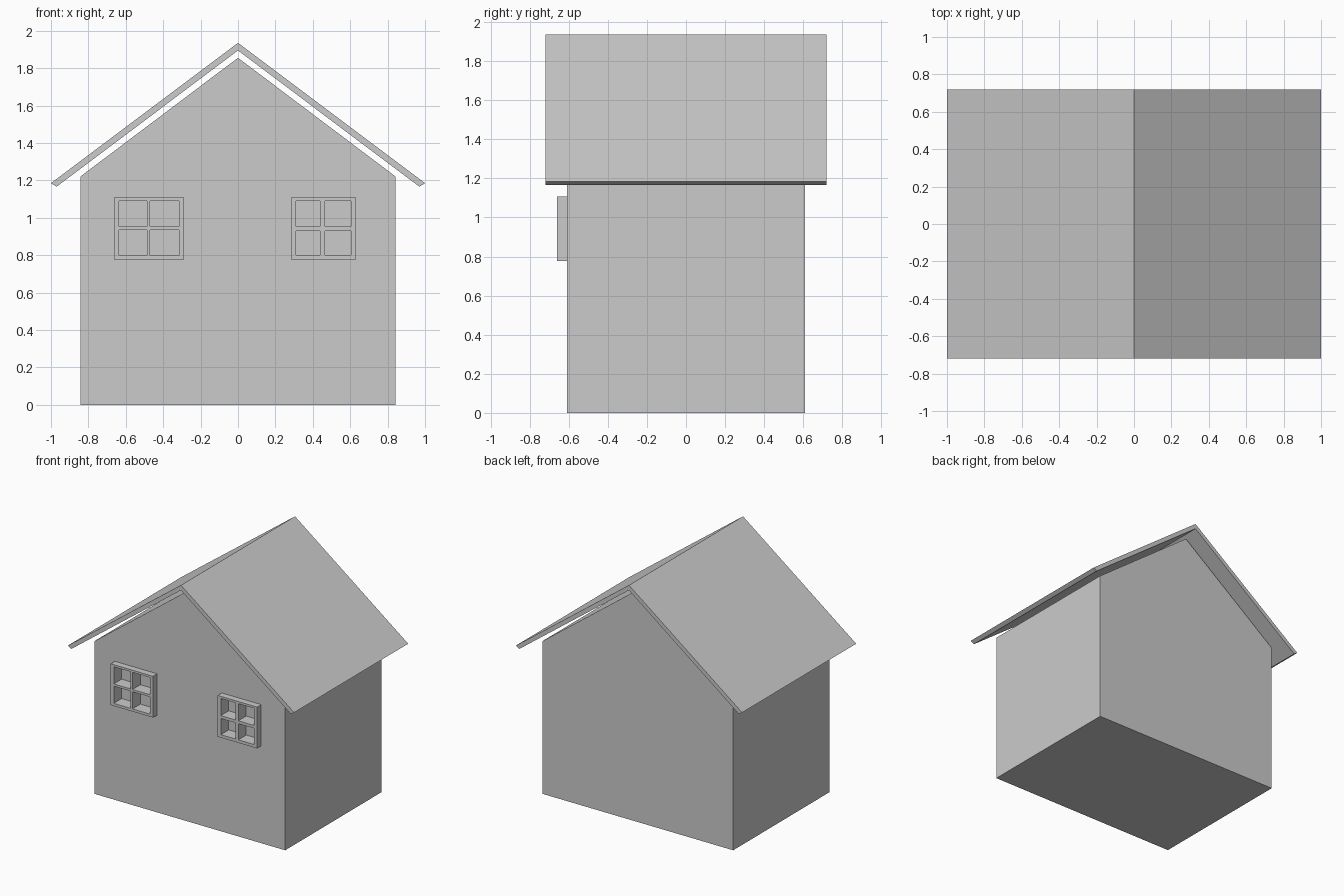
import bpy
import bmesh
from mathutils import Vector

if "Cube" in bpy.data.objects:
    bpy.data.objects.remove(bpy.data.objects["Cube"])

FRONT = -0.608        # front wall plane
FRAME_FRONT = -0.66   # outer face of window frames
GLASS = -0.56         # recessed back of the panes


def finish(name, bm):
    bmesh.ops.recalc_face_normals(bm, faces=bm.faces)
    mesh = bpy.data.meshes.new(name)
    bm.to_mesh(mesh)
    bm.free()
    obj = bpy.data.objects.new(name, mesh)
    bpy.context.collection.objects.link(obj)
    return obj


def extrude_y(bm, faces, depth):
    result = bmesh.ops.extrude_face_region(bm, geom=faces, use_keep_orig=True)
    moved = [v for v in result["geom"] if isinstance(v, bmesh.types.BMVert)]
    bmesh.ops.translate(bm, verts=moved, vec=Vector((0, depth, 0)))


def prism(name, profile, y0, y1):
    bm = bmesh.new()
    face = bm.faces.new([bm.verts.new((x, y0, z)) for x, z in profile])
    extrude_y(bm, [face], y1 - y0)
    return finish(name, bm)


def window_frame(name, xs, zs):
    # grid of bars, leaving the odd/odd cells open as panes
    bm = bmesh.new()
    grid = [[bm.verts.new((x, FRAME_FRONT, z)) for z in zs] for x in xs]
    faces = []
    for i in range(len(xs) - 1):
        for j in range(len(zs) - 1):
            if not (i % 2 and j % 2):
                faces.append(bm.faces.new((grid[i][j], grid[i + 1][j],
                                           grid[i + 1][j + 1], grid[i][j + 1])))
    extrude_y(bm, faces, GLASS - FRAME_FRONT)
    return finish(name, bm)


# Gabled house body
walls = prism("walls", [(-0.843, 0), (0.843, 0), (0.843, 1.22),
                        (0, 1.855), (-0.843, 1.22)], FRONT, -FRONT)

# Folded roof slab floating just above the gable
prism("roof", [(-1, 1.185), (-0.97, 1.166), (0, 1.894), (0.97, 1.166),
               (1, 1.185), (0, 1.935)], -0.72, 0.72)

# Two four-pane windows set into recesses in the front wall
windows = {
    "left_window": ([-0.663, -0.636, -0.487, -0.471, -0.316, -0.289],
                    [0.777, 0.798, 0.935, 0.953, 1.09, 1.107]),
    "right_window": ([0.283, 0.31, 0.439, 0.465, 0.604, 0.631],
                     [0.777, 0.801, 0.93, 0.953, 1.09, 1.107]),
}
for name, (xs, zs) in windows.items():
    window_frame(name, xs, zs)
    cutter = prism(name + "_cutter", [(xs[0], zs[0]), (xs[-1], zs[0]),
                                      (xs[-1], zs[-1]), (xs[0], zs[-1])],
                   -0.8, GLASS)
    cutter.hide_render = True
    cutter.hide_set(True)
    recess = walls.modifiers.new(name + "_recess", "BOOLEAN")
    recess.operation = "DIFFERENCE"
    recess.solver = "EXACT"
    recess.object = cutter
